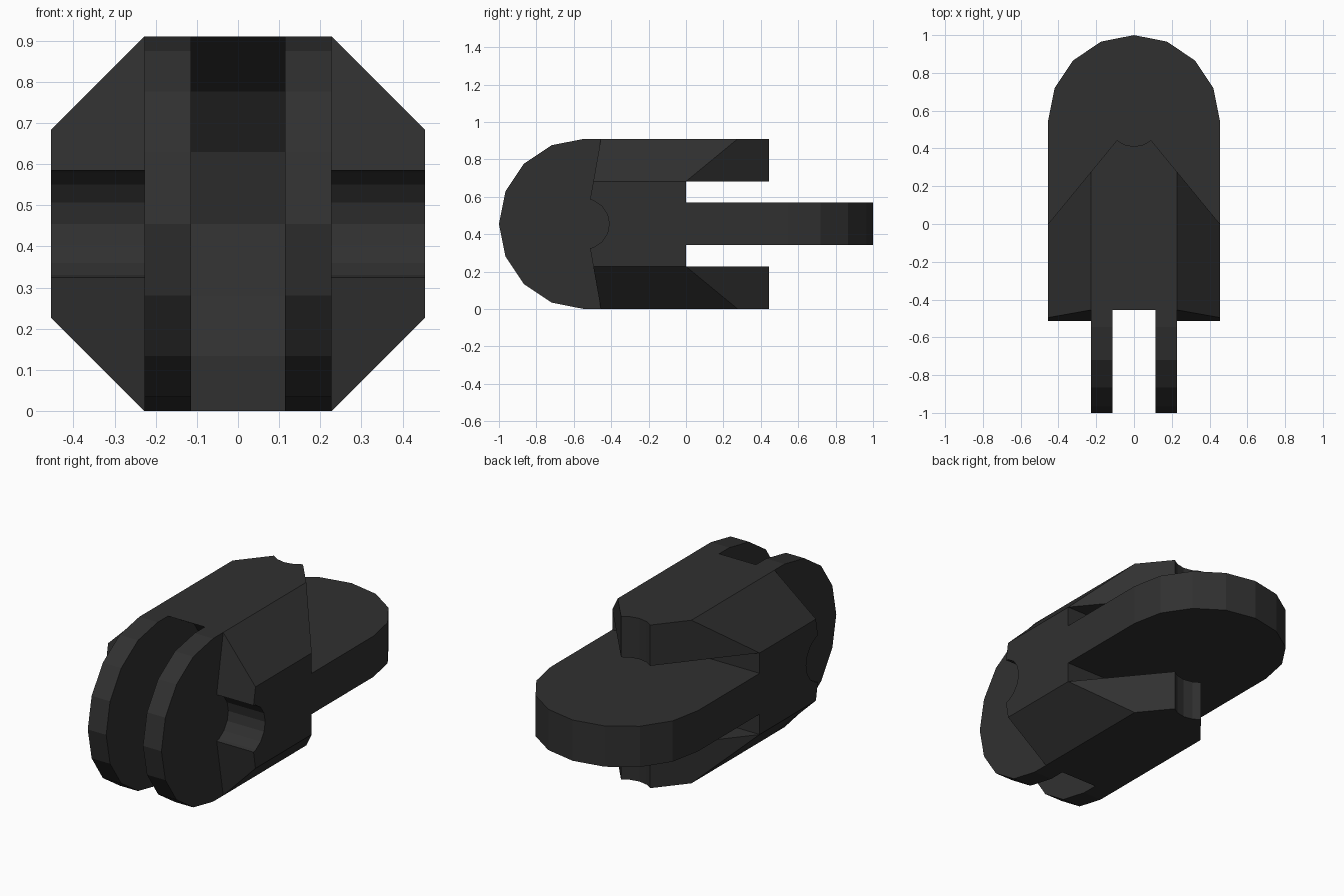
import bpy, bmesh, math

if "Cube" in bpy.data.objects:
    bpy.data.objects.remove(bpy.data.objects["Cube"])

R = 0.455          # half width / rounding radius, also mid height
H = R / 2          # half width of the octagon's flat sides
PIVOT = 0.545      # distance of both hinge centres from the middle

mat = bpy.data.materials.new("black plastic")
mat.diffuse_color = (0.03, 0.03, 0.03, 1)
mat.use_nodes = True
mat.node_tree.nodes["Principled BSDF"].inputs["Base Color"].default_value = mat.diffuse_color


def prism(name, pts, lo, hi, axis):
    """Extrude a 2D outline along an axis; outline holds the other two axes in order."""
    bm = bmesh.new()
    place = {"x": lambda u, v: (lo, u, v),
             "y": lambda u, v: (u, lo, v),
             "z": lambda u, v: (u, v, lo)}[axis]
    face = bm.faces.new([bm.verts.new(place(u, v)) for u, v in pts])
    ext = bmesh.ops.extrude_face_region(bm, geom=[face])
    move = [hi - lo if a == axis else 0 for a in "xyz"]
    bmesh.ops.translate(bm, vec=move, verts=[g for g in ext["geom"] if isinstance(g, bmesh.types.BMVert)])
    bmesh.ops.recalc_face_normals(bm, faces=bm.faces)
    me = bpy.data.meshes.new(name)
    bm.to_mesh(me)
    bm.free()
    me.materials.append(mat)
    ob = bpy.data.objects.new(name, me)
    bpy.context.collection.objects.link(ob)
    return ob


def arc(cu, cv, r, start, end):
    """Arc points in sixteenths of a circle."""
    step = 1 if end > start else -1
    return [(cu + r * math.cos(i * math.pi / 8), cv + r * math.sin(i * math.pi / 8))
            for i in range(start, end + step, step)]


def cut(target, cutter, operation):
    """Boolean with a helper that is removed afterwards."""
    cutter.hide_render = True
    mod = target.modifiers.new("cut", "BOOLEAN")
    mod.operation, mod.object, mod.solver = operation, cutter, "EXACT"
    dg = bpy.context.evaluated_depsgraph_get()
    mesh = bpy.data.meshes.new_from_object(target.evaluated_get(dg))
    target.modifiers.clear()
    target.data = mesh
    bpy.data.objects.remove(cutter)


# link body: octagonal bar
octagon = [(-H, 0), (H, 0), (R, H), (R, 3 * H), (H, 2 * R), (-H, 2 * R), (-R, 3 * H), (-R, H)]
body = prism("link_body", octagon, -1.1, 0.6, "y")

# side outline: round front, open jaw at the back
side = arc(-PIVOT, R, R, 4, 12) + [(0.7, 0), (0.7, H), (0, H), (0, 3 * H), (0.7, 3 * H), (0.7, 2 * R)]
cut(body, prism("side_outline", side, -0.6, 0.6, "x"), "INTERSECT")

# plan outline: jaw tapers to a small round notch
notch = [(0.09, 0.444)] + arc(0, PIVOT, 0.135, 13, 11) + [(-0.09, 0.444)]
plan = [(-R - 0.1, -1.2), (R + 0.1, -1.2), (R + 0.1, -0.1206), (R, 0)] + notch + [(-R, 0), (-R - 0.1, -0.1206)]
cut(body, prism("plan_outline", plan, -0.2, 1.2, "z"), "INTERSECT")

# shoulders: slanted fronts with a half-round pin recess, leaving the prongs
shoulder = ([(-1.2, -0.056), (-0.445, -0.056), (-0.513, 0.325)]
            + arc(-PIVOT, R, 0.135, -3, 3)
            + [(-0.513, 0.585), (-0.445, 0.966), (-1.2, 0.966)])
for lo, hi in ((H, 0.7), (-0.7, -H)):
    cut(body, prism("shoulder_cutter", shoulder, lo, hi, "x"), "DIFFERENCE")

# slot between the prongs with a hollow floor
slot = ([(-1.2, -0.1), (-R, -0.1), (-R, 0)] + arc(-PIVOT, R, R, -2, 2)
        + [(-R, 2 * R), (-R, 1.0), (-1.2, 1.0)])
cut(body, prism("slot_cutter", slot, -H / 2, H / 2, "x"), "DIFFERENCE")

# rear tongue
tongue = [(-R, 0), (R, 0)] + arc(0, PIVOT, R, 0, 8)
prism("rear_tongue", tongue, R - H / 2, R + H / 2, "z")
